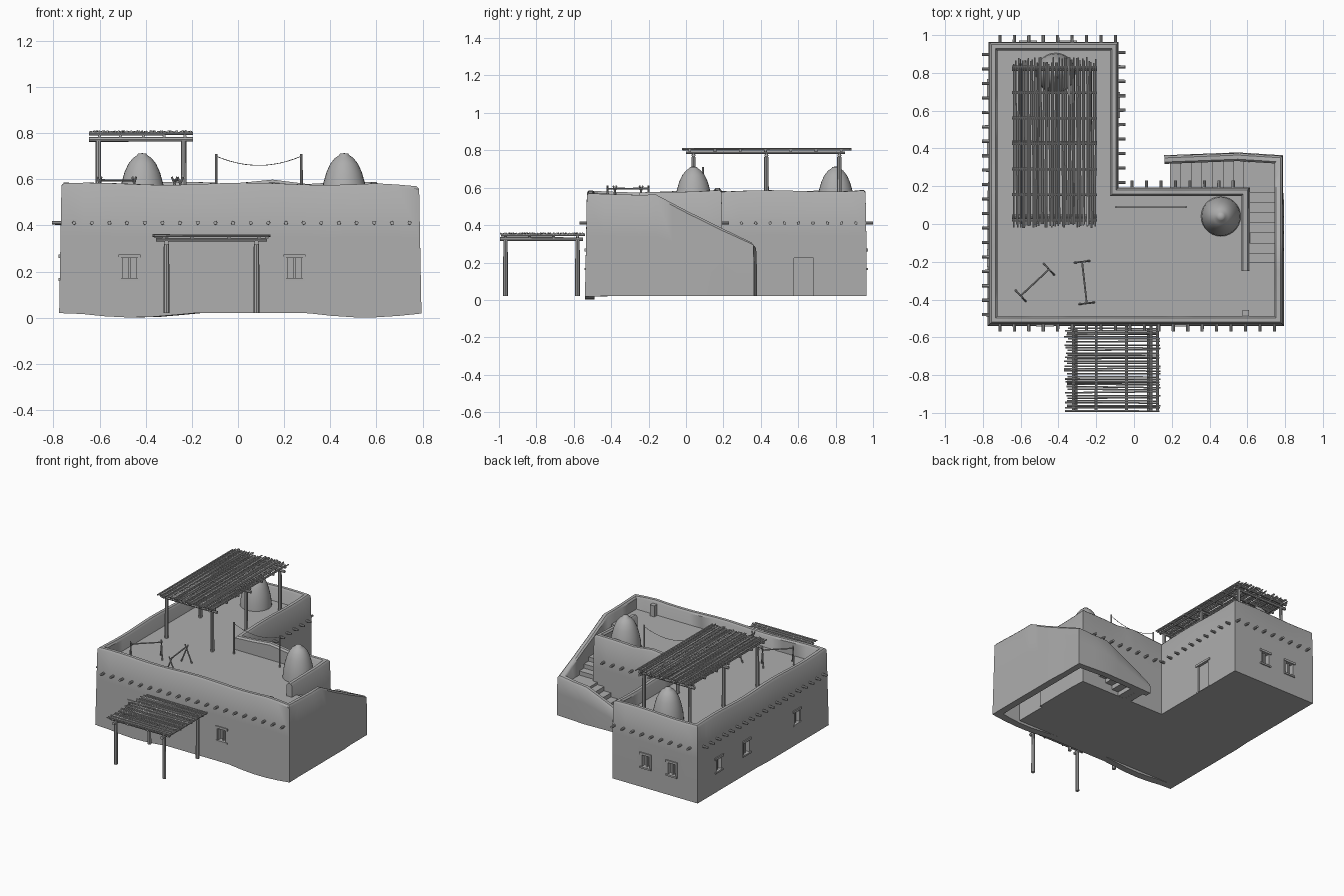
import bpy, bmesh, math, random
from mathutils import Vector, Matrix

random.seed(4)
cube = bpy.data.objects.get("Cube")
if cube:
    bpy.data.objects.remove(cube)

clay = bpy.data.materials.new("plain_grey")
clay.use_nodes = True
clay.diffuse_color = (0.42, 0.42, 0.42, 1)
clay.node_tree.nodes["Principled BSDF"].inputs["Base Color"].default_value = (0.42, 0.42, 0.42, 1)

FLOOR, ROOF = 0.02, 0.48


def finish(bm, name, angle=40):
    bmesh.ops.recalc_face_normals(bm, faces=bm.faces)
    mesh = bpy.data.meshes.new(name)
    bm.to_mesh(mesh)
    bm.free()
    ob = bpy.data.objects.new(name, mesh)
    bpy.context.collection.objects.link(ob)
    mesh.materials.append(clay)
    smooth(ob, angle)
    return ob


def smooth(ob, angle=40):
    bpy.ops.object.select_all(action="DESELECT")
    ob.select_set(True)
    bpy.context.view_layer.objects.active = ob
    bpy.ops.object.shade_smooth_by_angle(angle=math.radians(angle))


def box(bm, lo, hi, matrix=Matrix()):
    lo, hi = Vector(lo), Vector(hi)
    m = matrix @ Matrix.Translation((lo + hi) / 2) @ Matrix.Diagonal((*(hi - lo), 1))
    bmesh.ops.create_cube(bm, size=1, matrix=m)


def log(bm, p, q, r, sides=8):
    p, q = Vector(p), Vector(q)
    turn = (q - p).to_track_quat("Z", "Y").to_matrix().to_4x4()
    bmesh.ops.create_cone(bm, cap_ends=True, segments=sides, radius1=r, radius2=r * 0.9,
                          depth=(q - p).length, matrix=Matrix.Translation((p + q) / 2) @ turn)


# Hand-plastered wall: one ribbon from the stair foot round the house to the stair head
PATH = [(0.16, 0.36, 0.1), (0.55, 0.375, 0.29), (0.785, 0.36, 0.31), (0.785, 0.18, 0.385),
        (0.785, 0.02, 0.465), (0.785, -0.16, 0.567), (0.785, -0.53, 0.565),
        (0.6, -0.53, 0.58), (-0.765, -0.53, 0.58), (-0.765, 0.96, 0.58), (-0.085, 0.96, 0.585),
        (-0.085, 0.19, 0.58), (0.15, 0.19, 0.6), (0.3, 0.19, 0.575), (0.61, 0.19, 0.59),
        (0.61, -0.25, 0.57)]
THICK = 0.042


def plaster_wall():
    pts = [Vector(p) for p in PATH]
    dirs = [(b - a).to_2d().normalized() for a, b in zip(pts, pts[1:])]
    sides = [Vector((d.y, -d.x)) for d in dirs]
    mitres = []
    for i in range(len(pts)):
        a, b = sides[max(i - 1, 0)], sides[min(i, len(sides) - 1)]
        mitres.append((a + b) / (1 + a.dot(b)))
    bm = bmesh.new()
    rings, run = [], 0
    for i in range(len(dirs)):
        length = (pts[i + 1] - pts[i]).to_2d().length
        steps = max(1, round(length / 0.1))
        for k in range(steps + (i == len(dirs) - 1)):
            t = k / steps
            p = pts[i].lerp(pts[i + 1], t)
            m = mitres[i].lerp(mitres[i + 1], t)
            s = run + length * t
            top = p.z + 0.005 * math.sin(s * 9)
            # the foot of the wall sags in places and spreads towards the front
            low = FLOOR - 0.019 * max(0, math.sin(math.tau * (s - 1.5))) * (p.y < -0.4)
            foot = -0.01 if p.y < 0.18 else -0.004
            section = [(foot, low), (-0.004, top * 0.6), (0, top - 0.012), (0.01, top),
                       (THICK - 0.01, top), (THICK, top - 0.012), (THICK, low)]
            rings.append([bm.verts.new((p.x + m.x * o, p.y + m.y * o, z)) for o, z in section])
        run += length
    for a, b in zip(rings, rings[1:]):
        for j in range(len(a)):
            n = (j + 1) % len(a)
            bm.faces.new((a[j], a[n], b[n], b[j]))
    bm.faces.new(rings[0])
    bm.faces.new(rings[-1])
    return finish(bm, "plaster_walls")


walls = plaster_wall()

# Solid house body with the flat roof
bm = bmesh.new()
outline = [(-0.725, -0.49), (0.6, -0.49), (0.6, 0.15), (-0.125, 0.15), (-0.125, 0.92), (-0.725, 0.92)]
base = bm.faces.new([bm.verts.new((x, y, FLOOR)) for x, y in outline])
up = bmesh.ops.extrude_face_region(bm, geom=[base])
bmesh.ops.translate(bm, vec=(0, 0, ROOF - FLOOR), verts=[v for v in up["geom"] if isinstance(v, bmesh.types.BMVert)])
finish(bm, "house_body")

# Windows and door: recesses cut in the walls, with timber frames
cutters, frames = bmesh.new(), bmesh.new()


def opening(x, y, turn, z, w, h, door=False):
    m = Matrix.Translation((x, y, z)) @ Matrix.Rotation(math.radians(turn), 4, "Z")
    half, deep = w / 2, 0.034
    box(cutters, (-half, -0.05, 0), (half, deep, h), m)
    for s in (-1, 1):
        box(frames, (s * half - 0.007, 0, 0), (s * half + 0.007, deep, h), m)
    box(frames, (-half - 0.01, -0.007, h - 0.012), (half + 0.01, deep, h + 0.004), m)
    if door:
        box(frames, (-half, 0.012, 0), (half, deep, h), m)
    else:
        box(frames, (-half - 0.008, -0.007, -0.006), (half + 0.008, deep, 0.006), m)
        box(frames, (-0.006, 0.012, 0), (0.006, 0.026, h), m)


for x in (-0.47, 0.245):
    opening(x, -0.535, 0, 0.165, 0.075, 0.105)
for x in (-0.35, -0.56):
    opening(x, 0.965, 180, 0.165, 0.075, 0.105)
for y in (0.72, 0.4, -0.18):
    opening(-0.77, y, -90, 0.165, 0.075, 0.105)
opening(-0.08, 0.63, 90, 0.025, 0.12, 0.21, door=True)
finish(frames, "window_and_door_frames")
cutter = finish(cutters, "opening_cutter")
cutter.hide_render = True
cut = walls.modifiers.new("openings", "BOOLEAN")
cut.object, cut.solver = cutter, "EXACT"
bpy.context.view_layer.objects.active = walls
bpy.ops.object.modifier_apply(modifier=cut.name)
bpy.data.objects.remove(cutter)
smooth(walls)

# Steps with a corner landing and a roof landing
bm = bmesh.new()
RISE = 0.0305
for i in range(7):
    x, z = 0.19 + 0.056 * i, 0.05 + RISE * i
    box(bm, (x, 0.18, max(z - 0.06, FLOOR)), (x + 0.056, 0.34, z))
    y, z = 0.17 - 0.054 * i, 0.28 + RISE * i
    box(bm, (0.59, y - 0.054, z - 0.06), (0.755, y, z))
box(bm, (0.58, 0.17, 0.19), (0.755, 0.34, 0.25))
box(bm, (0.59, -0.5, ROOF - 0.04), (0.755, -0.2, ROOF))
box(bm, (0.575, -0.5, ROOF), (0.61, -0.455, 0.56))
finish(bm, "stairs")

# Roof beam ends poking out of the walls
bm = bmesh.new()
GAP, HIGH = 0.0765, 0.411


def beam_ends(count, start, step, out):
    for i in range(count):
        p = Vector((*start, HIGH)) + Vector((*step, 0)) * i
        log(bm, p - Vector((*out, 0)) * 0.03, p + Vector((*out, 0)) * 0.04, 0.009)


beam_ends(20, (-0.71, -0.53), (GAP, 0), (0, -1))
beam_ends(19, (-0.765, -0.48), (0, GAP), (-1, 0))
beam_ends(9, (-0.71, 0.96), (GAP, 0), (0, 1))
beam_ends(10, (-0.085, 0.22), (0, GAP), (1, 0))
beam_ends(8, (-0.01, 0.19), (GAP, 0), (0, 1))
finish(bm, "roof_beam_ends")


# Beehive domes, turned from a profile
def dome(name, x, y):
    bm = bmesh.new()
    profile = [(0.105, 0), (0.101, 0.05), (0.091, 0.1), (0.077, 0.15), (0.06, 0.187),
               (0.04, 0.212), (0.022, 0.224), (0.018, 0.231), (0, 0.233)]
    vs = [bm.verts.new((x + r, y, ROOF + z)) for r, z in profile]
    edges = [bm.edges.new(e) for e in zip(vs, vs[1:])]
    bmesh.ops.spin(bm, geom=vs + edges, cent=(x, y, 0), axis=(0, 0, 1), angle=math.tau, steps=28)
    bmesh.ops.remove_doubles(bm, verts=bm.verts, dist=0.0005)
    finish(bm, name, 60)


dome("front_dome", 0.46, 0.04)
dome("back_dome", -0.415, 0.8)


def spread(a, b, n):
    return [a + (b - a) * i / (n - 1) for i in range(n)]


def wobble(size=0.012):
    return random.uniform(-size, size)


# Roof shelter: posts, cross beams, long poles, cross poles and a brushwood cover
bm = bmesh.new()
for y in (0.04, 0.43, 0.82):
    for x in (-0.605, -0.235):
        log(bm, (x, y, ROOF), (x, y, 0.765), 0.013)
    log(bm, (-0.645, y, 0.773), (-0.195, y, 0.773), 0.011)
for x in (-0.6, -0.51, -0.41, -0.32, -0.23):
    log(bm, (x, 0, 0.787), (x, 0.85, 0.787), 0.007)
for y in spread(0.02, 0.83, 7):
    log(bm, (-0.645, y, 0.798), (-0.195, y, 0.798), 0.008)
finish(bm, "roof_shelter_frame")
bm = bmesh.new()
for x in spread(-0.635, -0.205, 40):
    log(bm, (x + wobble(0.004), -0.01 + wobble(), 0.806 + wobble(0.002)),
        (x + wobble(0.004), 0.865 + wobble(0.02), 0.806 + wobble(0.002)), 0.005, 6)
finish(bm, "roof_shelter_cover")

# Front shelter of the same build, turned the other way
bm = bmesh.new()
for x in (-0.31, 0.08):
    for y in (-0.965, -0.58):
        log(bm, (x, y, FLOOR), (x, y, 0.32), 0.013)
    log(bm, (x, -0.995, 0.325), (x, -0.55, 0.325), 0.011)
for y in spread(-0.965, -0.58, 4):
    log(bm, (-0.355, y, 0.338), (0.125, y, 0.338), 0.008)
for x in (-0.32, -0.2, -0.04, 0.09, 0.125):
    log(bm, (x, -0.99, 0.348), (x, -0.54, 0.348), 0.008)
finish(bm, "front_shelter_frame")
bm = bmesh.new()
for y in spread(-0.99, -0.555, 32):
    log(bm, (-0.36 + wobble(), y + wobble(0.004), 0.355 + wobble(0.002)),
        (0.13 + wobble(), y + wobble(0.004), 0.355 + wobble(0.002)), 0.005, 6)
finish(bm, "front_shelter_cover")

# Washing line with a sagging cord
bm = bmesh.new()
for x in (-0.095, 0.275):
    log(bm, (x, 0.09, ROOF), (x, 0.09, 0.71), 0.006)
cord = [(0.09 + 0.185 * t, 0.09, 0.66 + 0.04 * t * t) for t in spread(-1, 1, 13)]
for p, q in zip(cord, cord[1:]):
    log(bm, p, q, 0.0018, 5)
finish(bm, "washing_line")

# Drying racks on crossed legs
bm = bmesh.new()
for a, b in (((-0.6, -0.38), (-0.45, -0.24)), ((-0.275, -0.2), (-0.25, -0.42))):
    a, b = Vector((*a, 0.595)), Vector((*b, 0.595))
    log(bm, a, b, 0.005)
    side = (b - a).cross(Vector((0, 0, 1))).normalized()
    for end in (a, b):
        for s in (-1, 1):
            foot = end + side * s * 0.04
            foot.z = ROOF
            log(bm, foot, end - side * s * 0.012 + Vector((0, 0, 0.015)), 0.005)
finish(bm, "drying_racks")
